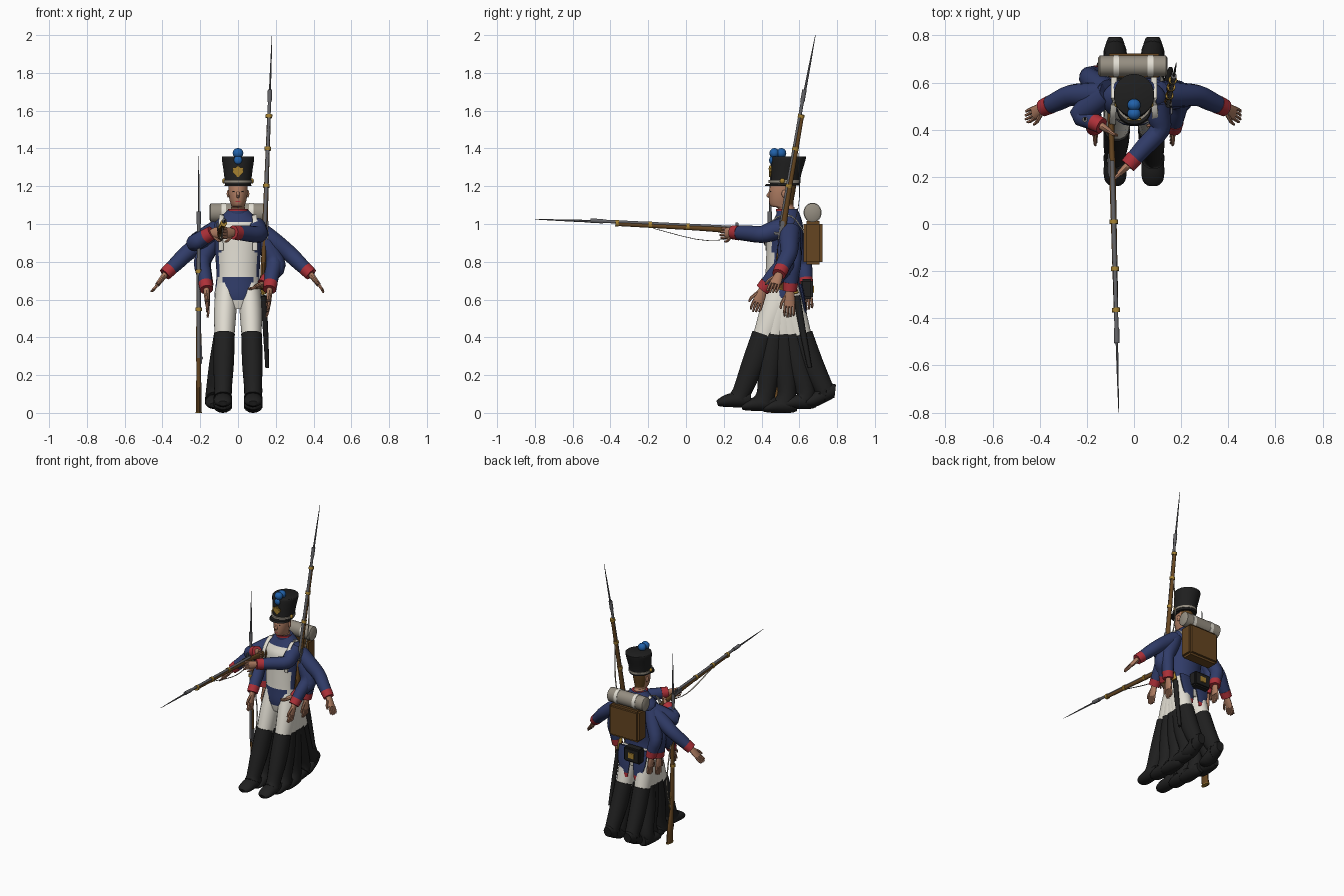
import bpy, bmesh, math
from mathutils import Vector, Matrix

if "Cube" in bpy.data.objects:
    bpy.data.objects.remove(bpy.data.objects["Cube"])


def material(name, r, g, b):
    m = bpy.data.materials.new(name)
    m.use_nodes = True
    m.diffuse_color = (r, g, b, 1)
    m.node_tree.nodes["Principled BSDF"].inputs["Base Color"].default_value = (r, g, b, 1)
    return m


BLUE = material("coat blue", .03, .045, .14)
WHITE = material("cloth white", .76, .73, .65)
BLACK = material("black leather", .014, .014, .014)
SKIN = material("skin", .42, .2, .12)
RED = material("cuff red", .42, .03, .04)
WOOD = material("brown wood", .13, .06, .015)
STEEL = material("steel", .13, .13, .14)
GOLD = material("brass", .38, .22, .03)
PLUME = material("bright blue", .015, .12, .4)
TAUPE = material("blanket grey", .3, .27, .22)
X, Y, Z = Vector((1, 0, 0)), Vector((0, 1, 0)), Vector((0, 0, 1))


def finish(name, bm, mats, rule=None, M=None, angle=45):
    bmesh.ops.recalc_face_normals(bm, faces=bm.faces)
    if rule:
        for f in bm.faces:
            f.material_index = rule(f.calc_center_median(), f.normal)
    if M:
        bm.transform(M)
    me = bpy.data.meshes.new(name)
    bm.to_mesh(me)
    bm.free()
    for m in mats:
        me.materials.append(m)
    ob = bpy.data.objects.new(name, me)
    bpy.context.collection.objects.link(ob)
    bpy.ops.object.select_all(action='DESELECT')
    ob.select_set(True)
    bpy.context.view_layer.objects.active = ob
    bpy.ops.object.shade_smooth_by_angle(angle=math.radians(angle))
    return ob


def spline(keys, steps):
    k = [Vector(p) for p in keys]
    out = []
    for i in range(len(k) - 1):
        a, b, c, d = k[max(i - 1, 0)], k[i], k[i + 1], k[min(i + 2, len(k) - 1)]
        for s in range(steps):
            t = s / steps
            out.append(b + (c - a) * (t / 2) + (a * 2 - b * 5 + c * 4 - d) * (t * t / 2)
                       + (b * 3 - a - c * 3 + d) * (t ** 3 / 2))
    return out + [k[-1]]


def sweep(name, keys, *mats, ref=Y, axis=None, n=14, steps=3, rule=None, M=None):
    """Skin elliptical rings (x, y, z, width, depth) along a smooth path."""
    pts = spline(keys, steps)
    bm = bmesh.new()
    rings = []
    for i, p in enumerate(pts):
        t = axis or (pts[min(i + 1, len(pts) - 1)].xyz - pts[max(i - 1, 0)].xyz).normalized()
        u = ref.cross(t).normalized()
        v = t.cross(u)
        angs = [math.tau * (j + .5) / n for j in range(n)]
        rings.append([bm.verts.new(p.xyz + u * (p[3] * math.cos(a)) + v * (p[4] * math.sin(a)))
                      for a in angs])
    for r, q in zip(rings, rings[1:]):
        for j in range(n):
            bm.faces.new((r[j], r[j - 1], q[j - 1], q[j]))
    bm.faces.new(rings[0])
    bm.faces.new(rings[-1])
    return finish(name, bm, mats, rule, M)


def box(name, c, size, mat, bevel=.01, M=None, rot=None):
    bm = bmesh.new()
    bmesh.ops.create_cube(bm, size=1, matrix=Matrix.Translation(c) @ (rot or Matrix()) @ Matrix.Diagonal((*size, 1)))
    if bevel:
        bmesh.ops.bevel(bm, geom=bm.edges[:], offset=bevel, segments=2, affect='EDGES')
    return finish(name, bm, [mat], M=M)


def ball(name, c, size, mat):
    bm = bmesh.new()
    bmesh.ops.create_uvsphere(bm, u_segments=14, v_segments=10, radius=1,
                              matrix=Matrix.Translation(c) @ Matrix.Diagonal((*size, 1)))
    return finish(name, bm, [mat], angle=60)


# Torso: blue coat with white front and waist
def coat(c, n):
    if c.z < .6:
        return 1
    front = n.y < -.3
    if front and c.z < .71:
        return 0 if abs(c.x) < .075 else 1
    return 1 if front and c.z < 1.01 and abs(c.x) < .095 else 0


sweep("coat", [(0, .52, .55, .11, .09), (0, .515, .62, .125, .1), (0, .51, .72, .115, .09),
               (0, .52, .85, .122, .095), (0, .525, .95, .135, .095), (0, .535, 1.0, .13, .083),
               (0, .54, 1.045, .085, .065), (0, .54, 1.08, .05, .05)],
      BLUE, WHITE, axis=Z, n=28, steps=4, rule=coat)
sweep("collar", [(0, .535, 1.04, .058, .056), (0, .532, 1.08, .052, .056)], BLUE, RED, axis=Z, n=20,
      rule=lambda c, n: 1 if c.z > 1.06 or n.y > .3 else 0)
for s in (-1, 1):
    sweep("pack_strap", [(s * .09, .425, .86, .014, .004), (s * .092, .425, .96, .014, .004),
                         (s * .088, .48, 1.035, .014, .004), (s * .085, .56, 1.04, .014, .004),
                         (s * .085, .625, .96, .014, .004)], WHITE, ref=X.cross(Z), n=8)
    sweep("coat_tail", [(s * .06, .605, .68, .055, .012), (s * .06, .625, .58, .05, .01),
                        (s * .045, .635, .47, .02, .008)], BLUE, RED, n=10,
          rule=lambda c, n, s=s: 1 if c.z < .5 else 0)

# Head with hair on the back
sweep("head", [(0, .535, 1.04, .038, .042), (0, .53, 1.085, .038, .045), (0, .508, 1.095, .036, .06),
               (0, .505, 1.13, .046, .066), (0, .51, 1.18, .052, .07), (0, .52, 1.23, .05, .065)],
      SKIN, WOOD, axis=Z, n=22, rule=lambda c, n: 1 if c.y > .535 and c.z > 1.1 else 0)
sweep("nose", [(0, .446, 1.175, .006, .005), (0, .436, 1.15, .01, .012), (0, .444, 1.138, .007, .006)],
      SKIN, axis=Z, n=8)
box("mouth", (0, .444, 1.119), (.026, .008, .004), RED, 0)
for s in (-1, 1):
    ball("eye", (s * .02, .449, 1.172), (.009, .005, .004), BLACK)
    ball("ear", (s * .052, .52, 1.16), (.008, .014, .02), SKIN)
    ball("chin_strap_boss", (s * .074, .51, 1.228), (.01, .014, .014), GOLD)

# Tall hat
sweep("hat", [(0, .525, 1.205, .07, .078), (0, .53, 1.26, .074, .08), (0, .545, 1.345, .086, .09),
              (0, .547, 1.358, .082, .086)], BLACK, axis=Z, n=28)
sweep("visor", [(0, .482, 1.2, .072, .066), (0, .485, 1.212, .07, .062)], BLACK, axis=Z, n=24, steps=1)
sweep("hat_cord", [(0, .522, 1.218, .077, .086), (0, .522, 1.232, .077, .086)], TAUPE, axis=Z, n=24, steps=1)
quarter = Matrix.Rotation(math.pi / 4, 4, 'Y')
box("hat_badge", (0, .446, 1.278), (.046, .012, .046), GOLD, .003, rot=quarter)
box("badge_wings", (0, .443, 1.292), (.06, .01, .014), GOLD, .003)
for y in (.468, .505):
    ball("pompon", (0, y, 1.375), (.029, .026, .027), PLUME)
ball("cockade", (0, .452, 1.338), (.022, .012, .022), PLUME)

# Pack, blanket roll, cartridge box, sabre
box("pack", (0, .672, .9), (.24, .1, .23), WOOD, .015)
sweep("blanket_roll", [(-.152, .67, 1.06, .035, .035), (-.145, .67, 1.06, .05, .045),
                       (.135, .67, 1.06, .05, .045), (.142, .67, 1.06, .035, .035)], TAUPE, axis=X, n=20, steps=1)
for x in (-.075, .07):
    sweep("roll_strap", [(x - .012, .67, 1.06, .053, .048), (x + .012, .67, 1.06, .053, .048)],
          WHITE, axis=X, n=20, steps=1)
box("cartridge_box", (-.03, .64, .655), (.13, .065, .105), BLACK, .01)
box("box_plate", (-.03, .674, .655), (.045, .008, .04), GOLD, .002)
sweep("scabbard", [(.135, .585, .62, .016, .02), (.145, .615, .45, .015, .017), (.155, .655, .24, .011, .012)],
      BLACK, n=10)
sweep("sabre_hilt", [(.13, .56, .7, .01, .012), (.134, .578, .63, .014, .02)], GOLD, n=10)


# Legs in a fanned stride: knee y, ankle y, heel lift, side drift
STRIDE = [(.41, .29, .03, 0), (.465, .42, .01, 0), (.52, .53, 0, 0), (.56, .63, .02, .045), (.61, .735, .07, 0)]
for s in (-1, 1):
    for knee, ankle, lift, drift in STRIDE:
        kx = s * .072
        ax = s * (.08 + (drift if s < 0 else 0))
        mid = (kx + ax) / 2
        toe = min(lift, .03)
        sweep("trouser_leg", [(s * .06, .515, .66, .06, .085), (s * .068, (.515 + knee) / 2, .53, .06, .075),
                              (kx, knee, .39, .052, .06)], WHITE, n=16)
        sweep("gaiter", [(kx, knee, .415, .056, .062), (mid, knee * .55 + ankle * .45, .26, .055, .062),
                         (ax, ankle + .005, .11, .046, .05), (ax, ankle - .01, .05 + lift, .05, .058)], BLACK, n=16)
        sweep("shoe", [(ax, ankle + .055, .045 + lift, .03, .035), (ax, ankle + .02, .042 + lift, .042, .042),
                       (ax, ankle - .06, .036 + toe, .05, .036), (ax, ankle - .105, .026 + toe, .044, .024),
                       (ax, ankle - .125, .02 + toe, .025, .014)], BLACK, ref=Z, n=14)


# Arms: sleeve, cuff and hand with fingers
def arm(shoulder, elbow, wrist, reach, ref=Y):
    a, b, c, d = map(Vector, (shoulder, elbow, wrist, reach))
    fore = (c - b).normalized()
    sweep("sleeve", [(*a, .05, .055), (*a.lerp(b, .5), .05, .052), (*b, .044, .045),
                     (*b.lerp(c, .5), .04, .042), (*c, .033, .035)], BLUE, ref=ref)
    p = c - fore * .035
    sweep("cuff", [(*p, .038, .04), (*(c + fore * .01), .035, .037)], RED, ref=ref, steps=1)
    t = (d - c).normalized()
    span = (d - c).length
    u = ref.cross(t).normalized()
    v = t.cross(u)
    sweep("palm", [(*c, .017, .02), (*(c + t * span * .3), .015, .028), (*(c + t * span * .58), .012, .03)],
          SKIN, ref=ref, n=10)
    for i in range(4):
        off = v * (i - 1.5) * .015
        tip = .98 - .05 * abs(i - 1.2)
        sweep("finger", [(*(c + t * span * .52 + off), .009, .008), (*(c + t * span * .8 + off * 1.1), .008, .007),
                         (*(c + t * span * tip + off + u * .006), .005, .005)], SKIN, ref=ref, n=6, steps=2)
    sweep("thumb", [(*(c + t * span * .18 - v * .015), .01, .01), (*(c + t * span * .5 - v * .042), .008, .008),
                    (*(c + t * span * .68 - v * .045), .005, .005)], SKIN, ref=ref, n=6, steps=2)


for s in (-1, 1):
    top = (s * .115, .55, .965)
    arm(top, (s * .27, .545, .845), (s * .38, .495, .74), (s * .46, .45, .635))
    arm(top, (s * .185, .565, .8), (s * .168, .55, .655), (s * .155, .545, .5))
    arm(top, (s * .19, .525, .8), (s * .168, .41, .66), (s * .16, .36, .53))
arm((-.115, .56, .965), (-.19, .62, .8), (-.165, .635, .68), (-.155, .645, .54))
arm((.115, .55, .965), (.21, .53, .78), (.14, .46, .685), (.05, .42, .65))
arm((.1, .52, .98), (.11, .4, .945), (-.02, .255, .955), (-.095, .18, .95), Z)
arm((-.115, .55, .965), (-.23, .465, .9), (-.145, .42, .95), (-.07, .37, .96), Z)


# Muskets: local z runs butt to bayonet tip, barrel on local -y
def musket(tip, butt, up):
    tip, d = Vector(tip), (Vector(tip) - Vector(butt)).normalized()
    x = (-Vector(up)).cross(d).normalized()
    y = d.cross(x)
    M = Matrix((x, y, d)).transposed().to_4x4()
    M.translation = tip - d * 1.36
    sweep("musket_stock", [(0, .035, 0, .015, .034), (0, .027, .12, .015, .027), (0, .012, .23, .012, .017),
                           (0, .008, .32, .015, .018), (0, .005, .5, .013, .014), (0, .004, .93, .01, .011)],
          WOOD, axis=Z, n=12, M=M)
    straight = [("musket_barrel", -.007, .29, 1.06, .009, STEEL), ("butt_plate", .035, 0, .006, .017, GOLD),
                ("bayonet_socket", -.007, 1.0, 1.065, .012, STEEL)]
    straight += [("barrel_band", 0, z, z + .018, .018, GOLD) for z in (.54, .74, .915)]
    for name, off, z0, z1, r, mat in straight:
        deep = .036 if name == "butt_plate" else r
        sweep(name, [(0, off, z0, r, deep), (0, off, z1, r, deep)], mat, axis=Z, n=12, steps=1, M=M)
    sweep("bayonet", [(0, -.004, 1.05, .006, .007), (0, -.002, 1.2, .0045, .005), (0, 0, 1.36, .0012, .0012)],
          STEEL, axis=Z, n=6, M=M)
    box("lock_plate", (.014, 0, .31), (.008, .022, .1), STEEL, .002, M)
    box("hammer", (.018, -.02, .29), (.008, .03, .016), STEEL, .002, M)
    sweep("trigger_guard", [(0, .022, .23, .004, .003), (0, .042, .27, .004, .003), (0, .022, .33, .004, .003)],
          GOLD, ref=X, n=6, M=M)
    sweep("sling", [(0, .025, .25, .002, .005), (0, .06, .36, .002, .005), (0, .065, .5, .002, .005),
                    (0, .018, .73, .002, .005)], TAUPE, ref=X, n=6, M=M)


musket((-.208, .45, 1.36), (-.208, .45, 0), -Y)
musket((-.065, -.8, 1.025), (-.1, .555, .96), Z)
musket((.18, .685, 2.0), (.13, .45, .66), -Y)
